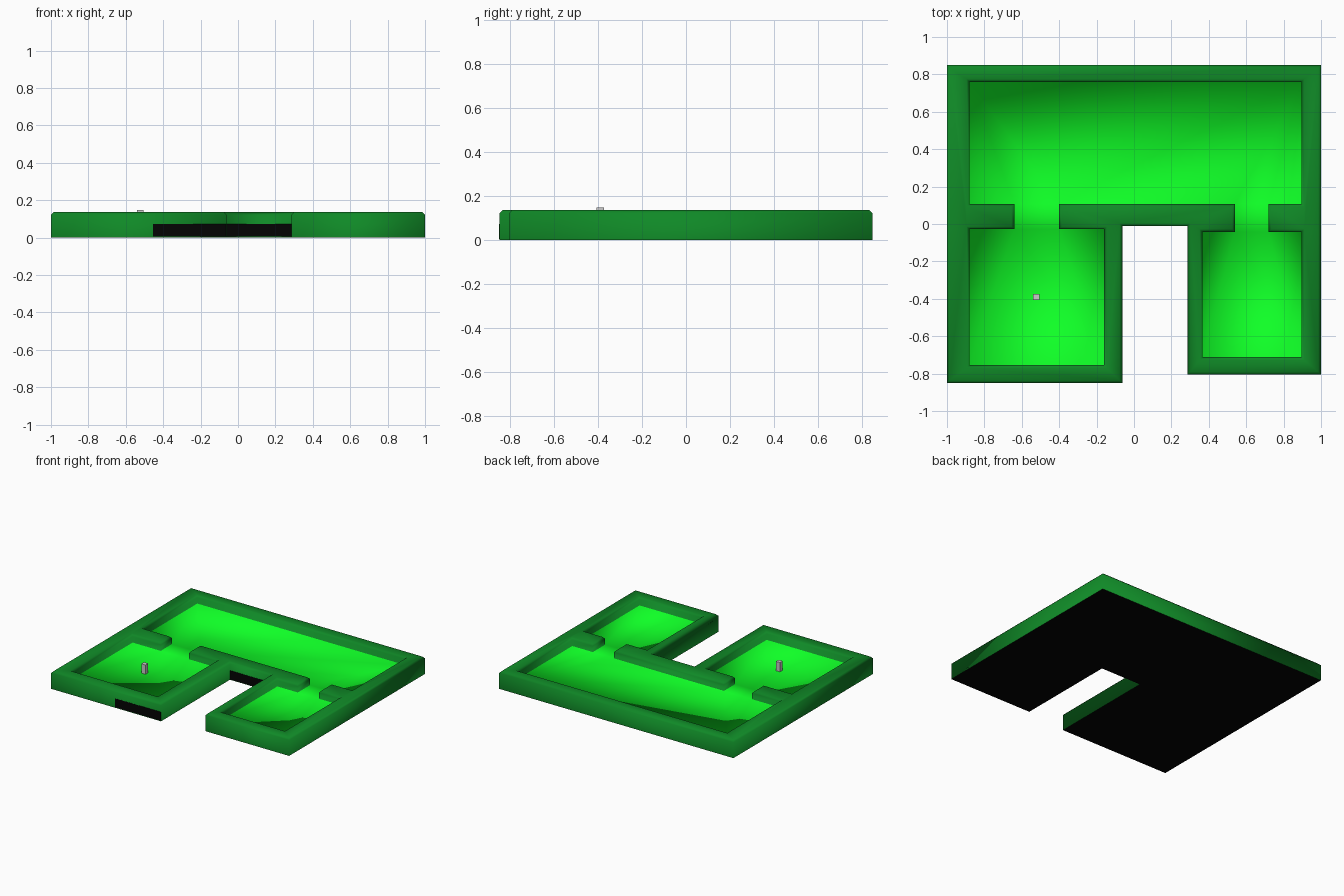
import bpy, bmesh

if "Cube" in bpy.data.objects:
    bpy.data.objects.remove(bpy.data.objects["Cube"])

TOP, FLOOR, BEVEL = 0.137, 0.075, 0.015

# plan outlines: outside of the walls, and the connected rooms with two doorways
OUTER = [(-1, -.85), (-.062, -.85), (-.062, -.01), (.285, -.01),
         (.285, -.805), (1, -.805), (1, .85), (-1, .85)]
ROOMS = [(-.88, -.755), (-.16, -.755), (-.16, -.028), (-.40, -.028), (-.40, .108),
         (.54, .108), (.54, -.042), (.365, -.042), (.365, -.712), (.895, -.712),
         (.895, -.042), (.72, -.042), (.72, .108), (.895, .108), (.895, .76),
         (-.88, .76), (-.88, .108), (-.64, .108), (-.64, -.028), (-.88, -.028)]


def material(name, colour):
    m = bpy.data.materials.new(name)
    m.diffuse_color = (*colour, 1)
    m.use_nodes = True
    m.node_tree.nodes["Principled BSDF"].inputs["Base Color"].default_value = m.diffuse_color
    return m


def make_object(name, bm, *mats):
    mesh = bpy.data.meshes.new(name)
    bm.to_mesh(mesh)
    bm.free()
    ob = bpy.data.objects.new(name, mesh)
    bpy.context.collection.objects.link(ob)
    for mat in mats:
        mesh.materials.append(mat)
    return ob


def box(name, lo, hi, *mats):
    bm = bmesh.new()
    bmesh.ops.create_cube(bm, size=1)
    for v in bm.verts:
        v.co = [(a + b) / 2 + c * (b - a) for a, b, c in zip(lo, hi, v.co)]
    return make_object(name, bm, *mats)


wall_green = material("wall_green", (.005, .25, .02))
floor_green = material("floor_green", (.005, 1, .02))
black = material("black", (.001, .001, .001))

# walls: ring-shaped top with outer and inner sides dropped from it
bm = bmesh.new()
loops = []
for pts in (OUTER, ROOMS):
    vs = [bm.verts.new((x, y, TOP)) for x, y in pts]
    loops.append([bm.edges.new((vs[i - 1], vs[i])) for i in range(len(vs))])
rims = loops[0] + loops[1]
bmesh.ops.triangle_fill(bm, edges=rims, use_beauty=True, normal=(0, 0, 1))
for loop, z in zip(loops, (0, FLOOR)):
    new = bmesh.ops.extrude_edge_only(bm, edges=loop)["geom"]
    for v in new:
        if isinstance(v, bmesh.types.BMVert):
            v.co.z = z

# floor of the rooms, sharing its border with the walls for soft shading
border = [e for e in bm.edges if all(abs(v.co.z - FLOOR) < 1e-4 for v in e.verts)]
fill = bmesh.ops.triangle_fill(bm, edges=border, use_beauty=True, normal=(0, 0, 1))
for f in fill["geom"]:
    if isinstance(f, bmesh.types.BMFace):
        f.material_index = 1
bmesh.ops.recalc_face_normals(bm, faces=bm.faces)
if max(bm.faces, key=lambda f: abs(f.normal.z)).normal.z < 0:
    bmesh.ops.reverse_faces(bm, faces=bm.faces)

# softened top edges
bmesh.ops.bevel(bm, geom=rims, offset=BEVEL, segments=1, affect='EDGES', material=0)
for f in bm.faces:
    f.smooth = True
make_object("walls_and_floor", bm, wall_green, floor_green)

# dark underside
bm = bmesh.new()
face = bm.faces.new([bm.verts.new((x, y, 0)) for x, y in reversed(OUTER)])
bmesh.ops.triangulate(bm, faces=[face])
make_object("underside", bm, black)

# dark panels low on the front wall and at the back of the notch
box("front_panel", (-.455, -.851, .005), (-.064, -.847, .072), black)
box("notch_panel", (-.062, -.012, .005), (.285, -.008, .072), black)

# small grey post standing in the front left room
box("post", (-.54, -.407, FLOOR), (-.505, -.374, .147))
